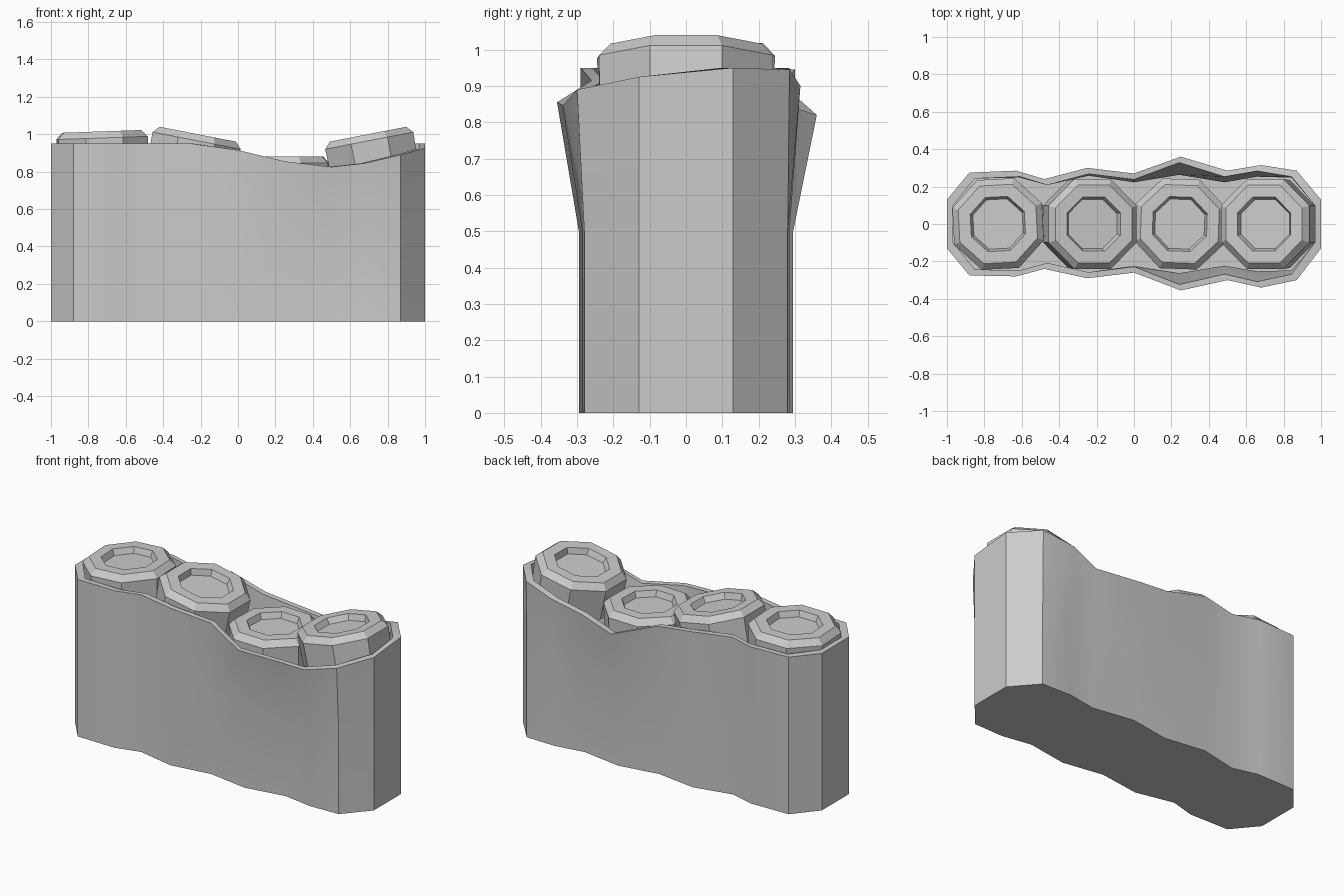
import bpy, bmesh, math
from mathutils import Matrix, Vector

cube = bpy.data.objects.get("Cube")
if cube:
    bpy.data.objects.remove(cube, do_unlink=True)

grey = bpy.data.materials.new("plain grey")
grey.use_nodes = True
grey.diffuse_color = (0.6, 0.6, 0.6, 1)
grey.node_tree.nodes["Principled BSDF"].inputs["Base Color"].default_value = (0.6, 0.6, 0.6, 1)


def finish(bm, name):
    bmesh.ops.recalc_face_normals(bm, faces=bm.faces)
    mesh = bpy.data.meshes.new(name)
    bm.to_mesh(mesh)
    bm.free()
    mesh.materials.append(grey)
    obj = bpy.data.objects.new(name, mesh)
    bpy.context.collection.objects.link(obj)
    return obj


def skin(bm, loops, cap_start=True, cap_end=True):
    """Join closed loops of points with quads and cap the ends."""
    rings = [[bm.verts.new(p) for p in loop] for loop in loops]
    for a, b in zip(rings, rings[1:]):
        for i in range(len(a)):
            j = (i + 1) % len(a)
            bm.faces.new((a[i], a[j], b[j], b[i]))
    if cap_start:
        bm.faces.new(rings[0])
    if cap_end:
        bm.faces.new(rings[-1])


# Pouch stations: x, lower half depth, front rim depth and height, back rim depth and height
stations = [
    (-1.0, .13, .13, .95, .13, .95),
    (-.88, .275, .275, .95, .275, .95),
    (-.63, .28, .28, .95, .285, .95),
    (-.48, .24, .24, .95, .24, .95),
    (-.25, .29, .29, .95, .30, .945),
    (0, .255, .26, .915, .27, .90),
    (.25, .295, .355, .855, .36, .82),
    (.5, .255, .30, .825, .285, .845),
    (.68, .285, .34, .845, .315, .90),
    (.87, .28, .30, .89, .285, .945),
    (1.0, .13, .13, .925, .13, .95),
]
WALL = .032


def outline(height=None, inset=0):
    """Loop round the pouch: at a fixed height, or along the rim if none is given."""
    front, back = [], []
    for x, low, yf, zf, yb, zb in stations:
        xi = x * (1 - inset)
        if height is None:
            front.append((xi, -yf + inset, zf))
            back.append((xi, yb - inset, zb))
        else:
            front.append((xi, -low + inset, height))
            back.append((xi, low - inset, height))
    return front + back[::-1]


# Hollow pouch with a flared, wavy rim
bm = bmesh.new()
skin(bm, [outline(0), outline(.5), outline(), outline(None, WALL),
          outline(.5, WALL), outline(.45, WALL)])
pouch = finish(bm, "pouch")
bpy.context.view_layer.objects.active = pouch
pouch.select_set(True)
bpy.ops.object.shade_smooth_by_angle(angle=math.radians(38))
pouch.select_set(False)

# Octagonal canisters: radius and height profile, from the base to the recessed top
profile = [(.235, -.22), (.24, -.035), (.208, 0), (.145, 0), (.132, -.035)]


def canister(name, x, z, tilt, spin):
    place = (Matrix.Translation((x, 0, z)) @ Matrix.Rotation(math.radians(tilt), 4, 'Y')
             @ Matrix.Rotation(math.radians(spin), 4, 'Z'))
    loops = []
    for apothem, h in profile:
        r = apothem / math.cos(math.pi / 8)
        angles = [(i + .5) * math.pi / 4 for i in range(8)]
        loops.append([place @ Vector((r * math.cos(a), r * math.sin(a), h)) for a in angles])
    bm = bmesh.new()
    skin(bm, loops)
    finish(bm, name)


canister("canister_far_right", -.728, 1.015, -2, 3)
canister("canister_right", -.215, 1.0, 11, 0)
canister("canister_left", .245, .88, 0, -2)
canister("canister_far_left", .695, 1.0, -11, 0)
